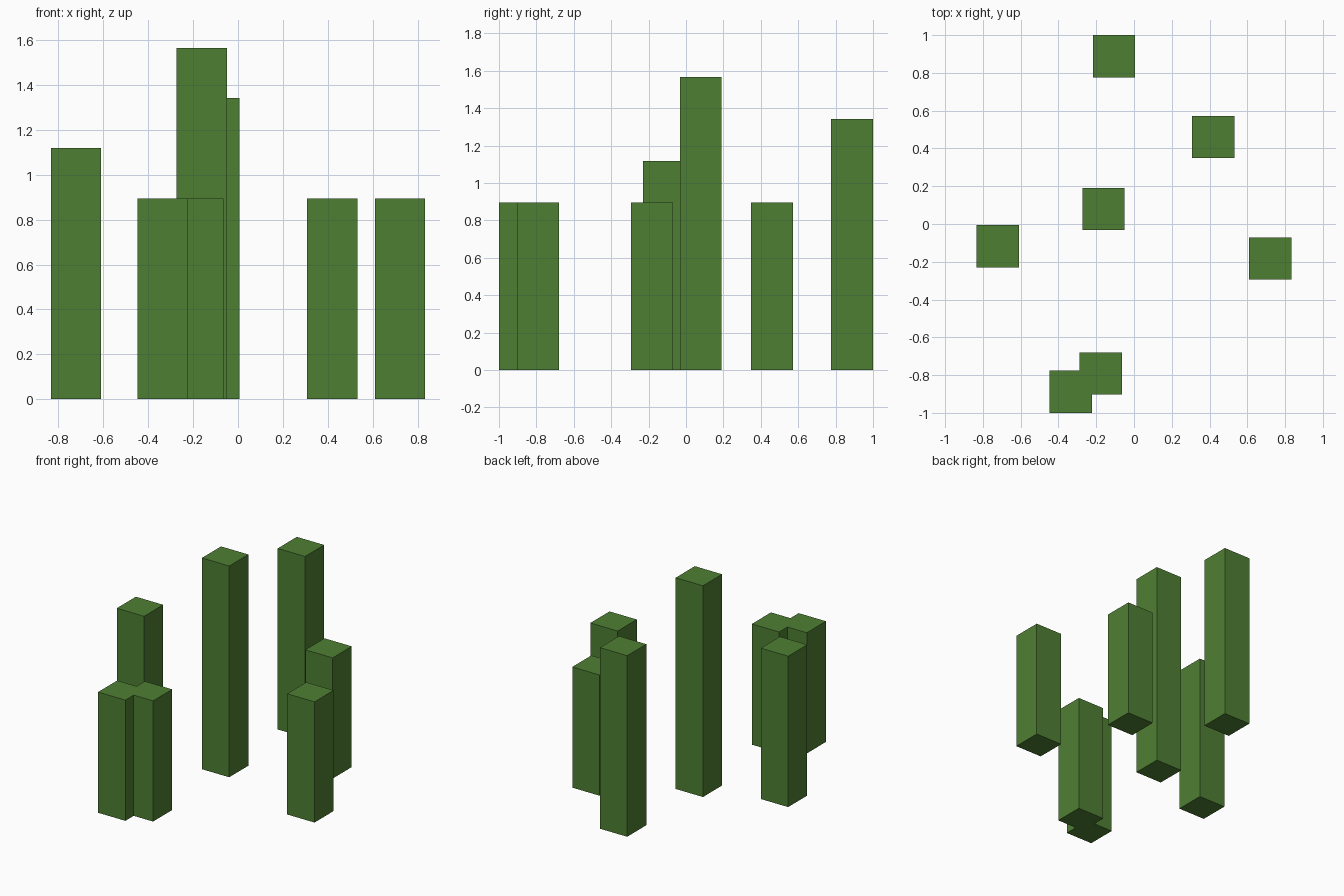
import bpy, bmesh
from mathutils import Matrix, Vector

if "Cube" in bpy.data.objects:
    bpy.data.objects.remove(bpy.data.objects["Cube"])

BLOCK = 0.2236  # width of a column; heights are whole multiples of it

green = bpy.data.materials.new("cactus_green")
green.diffuse_color = (0.078, 0.212, 0.034, 1)
green.use_nodes = True
green.node_tree.nodes["Principled BSDF"].inputs["Base Color"].default_value = green.diffuse_color


def column(name, x, y, blocks):
    """Square column standing on the ground, a whole number of blocks tall."""
    h = BLOCK * blocks
    bm = bmesh.new()
    bmesh.ops.create_cube(
        bm, size=1,
        matrix=Matrix.Translation((0, 0, h / 2)) @ Matrix.Diagonal((BLOCK, BLOCK, h, 1)))
    mesh = bpy.data.meshes.new(name)
    bm.to_mesh(mesh)
    bm.free()
    mesh.materials.append(green)
    obj = bpy.data.objects.new(name, mesh)
    obj.location = Vector((x, y, 0))
    bpy.context.collection.objects.link(obj)


# Scattered columns: x, y, height in blocks
columns = [
    (-0.106, 0.888, 6),   # back
    (0.420, 0.460, 4),    # back right
    (-0.161, 0.079, 7),   # centre, tallest
    (-0.721, -0.118, 5),  # left
    (0.721, -0.182, 4),   # right
    (-0.176, -0.791, 4),  # front pair, overlapping
    (-0.335, -0.888, 4),
]
for i, (x, y, blocks) in enumerate(columns, 1):
    column(f"cactus_column_{i}", x, y, blocks)
